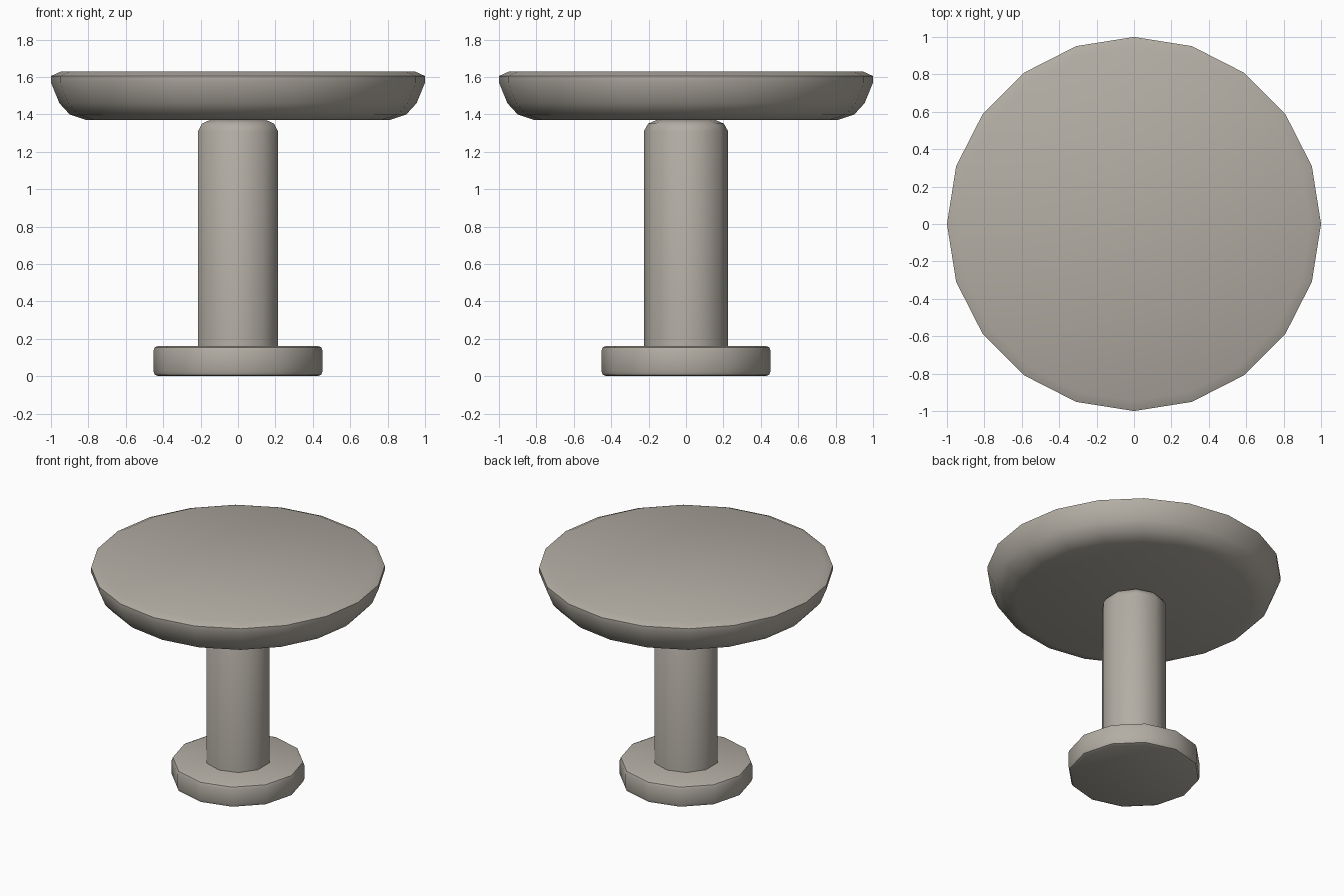
import bpy, bmesh
from math import sin, cos, pi, radians

cube = bpy.data.objects.get("Cube")
if cube:
    bpy.data.objects.remove(cube, do_unlink=True)

# One warm grey stone colour for the whole table
COLOUR = (0.45, 0.42, 0.37, 1.0)
stone = bpy.data.materials.new("warm_grey")
stone.use_nodes = True
stone.diffuse_color = COLOUR
shader = stone.node_tree.nodes["Principled BSDF"]
shader.inputs["Base Color"].default_value = COLOUR
shader.inputs["Roughness"].default_value = 0.8


def lathe(name, profile, sides):
    """Turn a (radius, height) profile, bottom to top, into a capped solid."""
    bm = bmesh.new()
    rings = []
    for r, z in profile:
        angles = [2 * pi * i / sides - pi / 2 for i in range(sides)]
        rings.append([bm.verts.new((r * cos(a), r * sin(a), z)) for a in angles])
    for low, high in zip(rings, rings[1:]):
        for i in range(sides):
            j = (i + 1) % sides
            bm.faces.new((low[i], low[j], high[j], high[i]))
    bm.faces.new(rings[0][::-1])
    bm.faces.new(rings[-1])
    mesh = bpy.data.meshes.new(name)
    bm.to_mesh(mesh)
    bm.free()
    mesh.materials.append(stone)
    obj = bpy.data.objects.new(name, mesh)
    bpy.context.collection.objects.link(obj)
    bpy.ops.object.select_all(action='DESELECT')
    obj.select_set(True)
    bpy.context.view_layer.objects.active = obj
    bpy.ops.object.shade_smooth_by_angle(angle=radians(40))
    return obj


# Round foot with softened rims
lathe("foot", [(0.425, 0), (0.445, 0.008), (0.453, 0.028),
               (0.453, 0.135), (0.445, 0.155), (0.425, 0.163)], 12)

# Column, rounded where it meets the top
lathe("column", [(0.225, 0.1), (0.225, 1.31), (0.203, 1.35), (0.158, 1.37)], 10)

# Dish-shaped table top
lathe("table_top", [(0.81, 1.37), (0.9, 1.4), (0.955, 1.46),
                    (1.0, 1.57), (1.0, 1.605), (0.945, 1.63)], 20)
